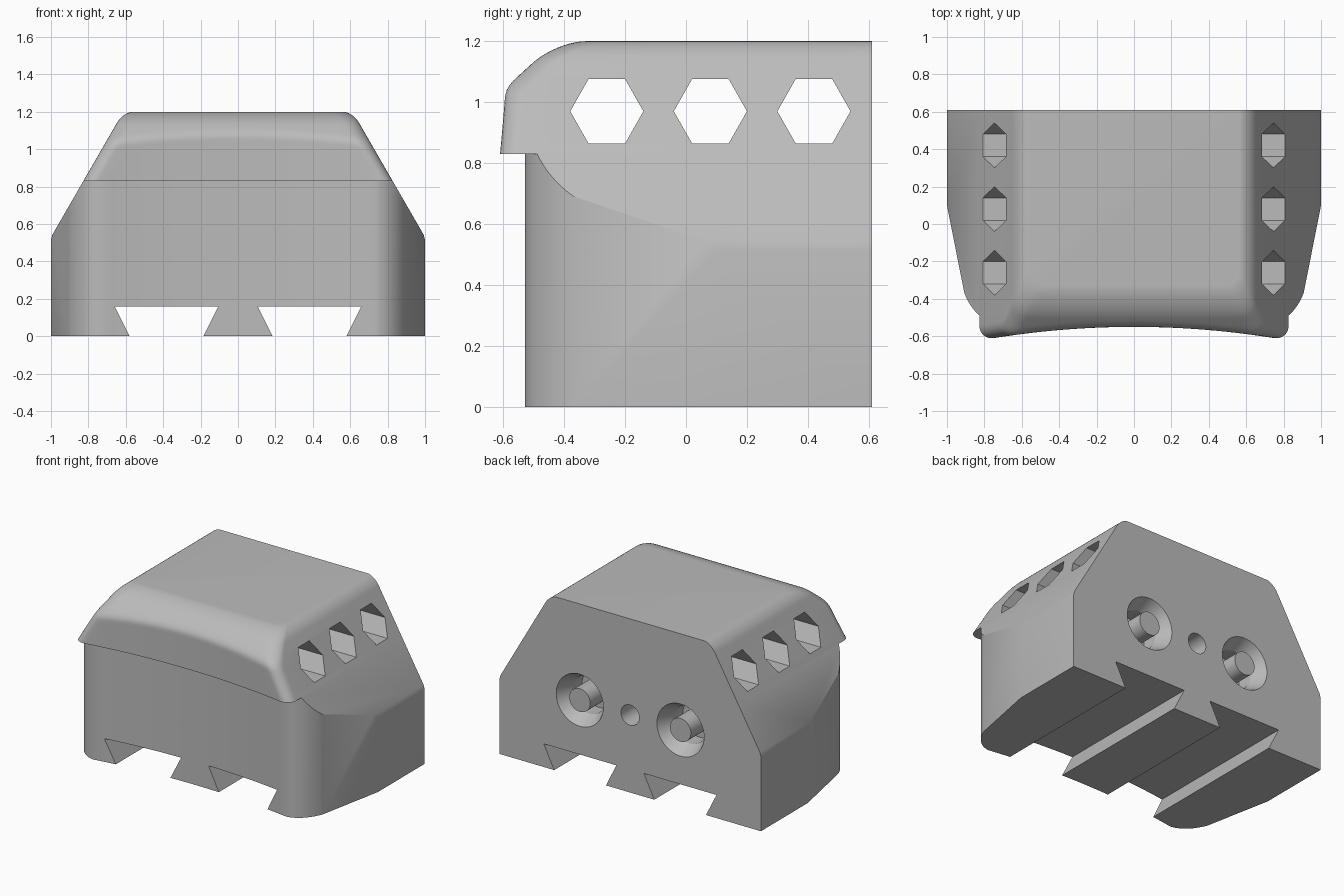
import bpy, bmesh, math
from mathutils import Vector

cube = bpy.data.objects.get("Cube")
if cube:
    bpy.data.objects.remove(cube, do_unlink=True)

BACK, LIP_Z, KNEE_Z, TOP = 0.61, 0.83, 0.53, 1.2
SLOPE = math.tan(math.radians(60))

grey = bpy.data.materials.new("plain_grey")
grey.use_nodes = True
grey.diffuse_color = (0.5, 0.5, 0.5, 1)
grey.node_tree.nodes["Principled BSDF"].inputs["Base Color"].default_value = (0.5, 0.5, 0.5, 1)


def loft(name, rings, wrap=False):
    """Bridge equal rings of points; cap the ends, or wrap round to the first."""
    bm = bmesh.new()
    rows = [[bm.verts.new(p) for p in ring] for ring in rings]
    n = len(rows[0])
    pairs = list(zip(rows, rows[1:]))
    if wrap:
        pairs.append((rows[-1], rows[0]))
    else:
        bm.faces.new(rows[0])
        bm.faces.new(rows[-1])
    for a, b in pairs:
        for i in range(n):
            j = (i + 1) % n
            bm.faces.new((a[i], a[j], b[j], b[i]))
    bmesh.ops.recalc_face_normals(bm, faces=bm.faces)
    mesh = bpy.data.meshes.new(name)
    bm.to_mesh(mesh)
    bm.free()
    obj = bpy.data.objects.new(name, mesh)
    bpy.context.collection.objects.link(obj)
    mesh.materials.append(grey)
    return obj


def prism(name, pts, axis, lo, hi):
    def place(p, t):
        q = list(p)
        q.insert(axis, t)
        return q
    return loft(name, [[place(p, t) for p in pts] for t in (lo, hi)])


def combine(target, tool, operation):
    mod = target.modifiers.new("combine", 'BOOLEAN')
    mod.operation, mod.solver, mod.object = operation, 'EXACT', tool
    bpy.context.view_layer.objects.active = target
    bpy.ops.object.modifier_apply(modifier=mod.name)
    bpy.data.objects.remove(tool, do_unlink=True)


def front_arc(x, middle):
    return middle - 0.06 * (x / 0.75) ** 2


# Lower block: tapered plan with rounded corners and a hollow front
side = [(1, BACK), (1, 0.1)]
a, b, c = Vector((0.907, -0.37)), Vector((0.85, -0.51)), Vector((0.74, front_arc(0.74, -0.47)))
for i in range(13):
    t = i / 12
    side.append(tuple(a * (1 - t) ** 2 + b * 2 * t * (1 - t) + c * t * t))
front = [(x, front_arc(x, -0.47)) for x in (0.74 * (1 - i / 12) for i in range(1, 24))]
plan = side + front + [(-x, y) for x, y in reversed(side)]
body = prism("housing", plan, 2, 0, LIP_Z)

# Sloping shoulders, with a small softened knee
bm = bmesh.new()
bm.from_mesh(body.data)
for s in (-1, 1):
    for angle, gap in ((30, 0), (15, 0.004)):
        r = math.radians(angle)
        normal = Vector((s * math.cos(r), 0, math.sin(r)))
        cut = bmesh.ops.bisect_plane(bm, geom=bm.verts[:] + bm.edges[:] + bm.faces[:],
                                     plane_co=Vector((s, 0, KNEE_Z)) - normal * gap,
                                     plane_no=normal, clear_outer=True)
        edges = [e for e in cut["geom_cut"] if isinstance(e, bmesh.types.BMEdge)]
        bmesh.ops.holes_fill(bm, edges=edges)
bmesh.ops.recalc_face_normals(bm, faces=bm.faces)
bm.to_mesh(body.data)
bm.free()


# Upper hood: horizontal slices narrowing upward, with an overhanging brow
def half_width(z):
    w = 1 - (z - KNEE_Z) / SLOPE
    lean = max(0, z - 1.14) / (TOP - 1.14)
    return w - 0.05 * (1 - math.sqrt(max(0, 1 - lean * lean)))


def brow(z):
    line = -0.59 + 1.1 * (z - 1.05)
    t = max(0, z - 1.13) / (TOP - 1.13)
    return line + 0.095 * (1 - math.sqrt(max(0, 1 - t * t)))


def soft_max(p, q, k=0.03):
    h = max(k - abs(p - q), 0) / k
    return max(p, q) + h * h * k / 4


def slice_ring(z):
    w, r = half_width(z), 0.08
    turn = [math.radians(90 * i / 8) for i in range(9)]
    right = [(w - r + r * math.cos(t), r * (1 - math.sin(t))) for t in turn]
    flat = [((w - r) * (1 - i / 12), 0) for i in range(1, 24)]
    row = right + flat + [(-x, d) for x, d in reversed(right)]
    ring = [(x, soft_max(front_arc(x, -0.55), brow(z)) + d, z) for x, d in row]
    return [(w, BACK, z)] + ring + [(-w, BACK, z)]


levels = [LIP_Z + (1.13 - LIP_Z) * i / 20 for i in range(21)]
levels += [1.13 + 0.07 * math.sin(math.radians(90 * i / 10)) for i in range(1, 11)]
combine(body, loft("hood", [slice_ring(z) for z in levels]), 'UNION')

# Dovetail channels along the underside
for s in (-1, 1):
    channel = [(s * x, z) for x, z in ((0.19, -0.01), (0.105, 0.16), (0.66, 0.16), (0.575, -0.01))]
    combine(body, prism("channel_cutter", channel, 1, -1, 1), 'DIFFERENCE')

# Hexagonal tool holes straight through the shoulders
for y in (-0.26, 0.08, 0.42):
    hexagon = [(y + 0.12 * math.cos(math.pi * i / 3), 0.97 + 0.122 * math.sin(math.pi * i / 3))
               for i in range(6)]
    combine(body, prism("hex_cutter", hexagon, 0, -1.2, 1.2), 'DIFFERENCE')


# Back sockets, each a flared ring round a central post
def turned(name, x, z, profile, wrap_count=48):
    rings = []
    for i in range(wrap_count):
        t = 2 * math.pi * i / wrap_count
        rings.append([(x + r * math.cos(t), y, z + r * math.sin(t)) for r, y in profile])
    return loft(name, rings, wrap=True)


socket = [(0.08, 0.65), (0.08, 0.4), (0.13, 0.4), (0.13, 0.51), (0.18, BACK), (0.18, 0.65)]
for s in (-1, 1):
    combine(body, turned("socket_cutter", s * 0.385, 0.535, socket), 'DIFFERENCE')

# Small centre hole in the back
circle = [(0.07 * math.cos(math.pi * i / 16), 0.535 + 0.07 * math.sin(math.pi * i / 16))
          for i in range(32)]
combine(body, prism("hole_cutter", circle, 1, 0.35, 0.7), 'DIFFERENCE')

# Smooth curved areas, keep edges crisp
bpy.ops.object.select_all(action='DESELECT')
body.select_set(True)
bpy.context.view_layer.objects.active = body
bpy.ops.object.shade_smooth_by_angle(angle=math.radians(25))
